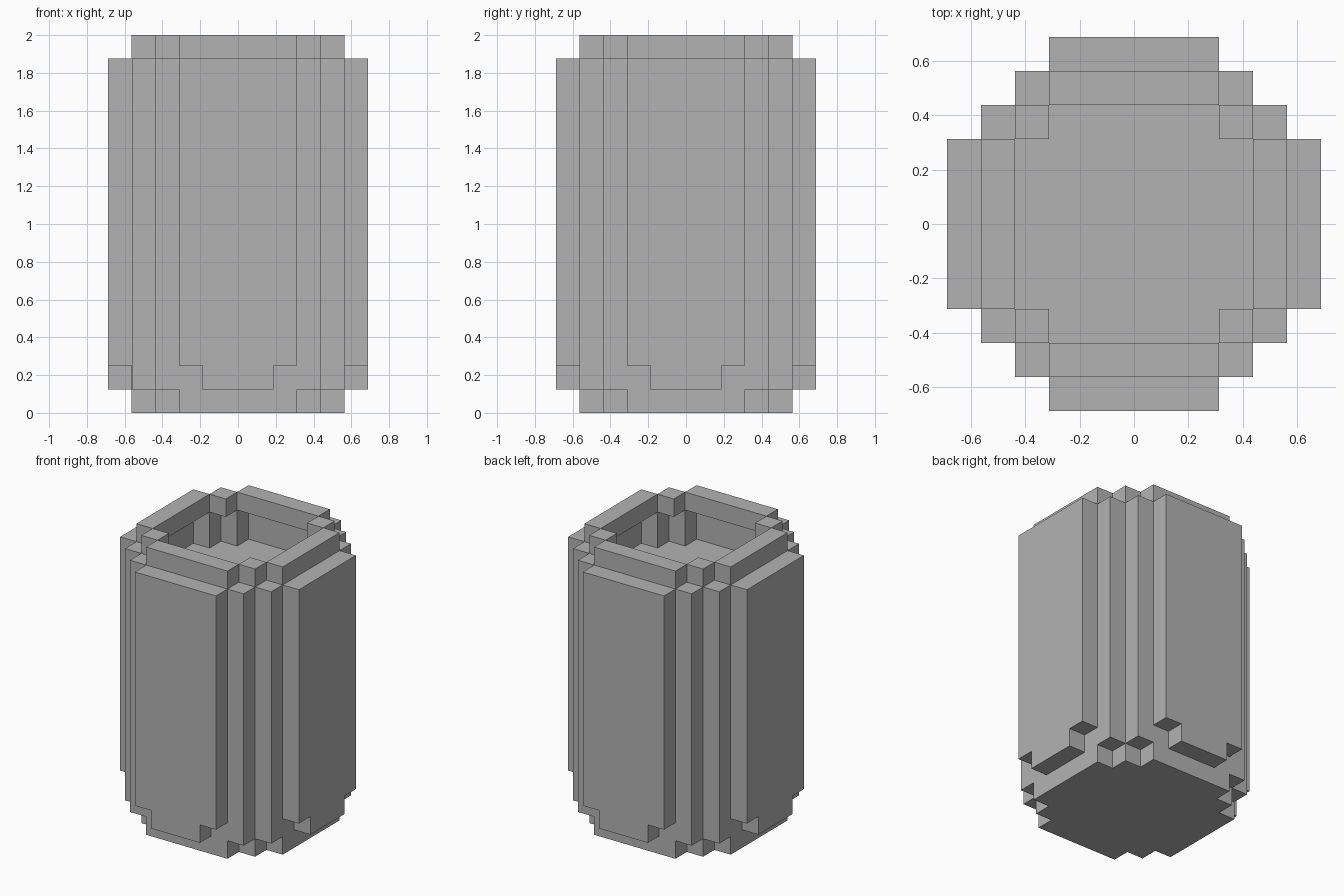
import bpy, bmesh
from math import pi
from mathutils import Matrix

cube = bpy.data.objects.get("Cube")
if cube:
    bpy.data.objects.remove(cube, do_unlink=True)

U = 0.125  # edge of one block

grey = bpy.data.materials.new("plain_grey")
grey.use_nodes = True
colour = (0.45, 0.45, 0.45, 1)
grey.diffuse_color = colour
grey.node_tree.nodes["Principled BSDF"].inputs["Base Color"].default_value = colour


def prism(name, outline, vector, turn=0):
    """Extrude a flat outline (in blocks) along a vector, then turn it about z."""
    bm = bmesh.new()
    face = bm.faces.new([bm.verts.new(p) for p in outline])
    grown = bmesh.ops.extrude_face_region(bm, geom=[face], use_keep_orig=True)
    moved = [g for g in grown["geom"] if isinstance(g, bmesh.types.BMVert)]
    bmesh.ops.translate(bm, verts=moved, vec=vector)
    bmesh.ops.recalc_face_normals(bm, faces=bm.faces)
    bm.transform(Matrix.Rotation(turn, 4, "Z") @ Matrix.Scale(U, 4))
    mesh = bpy.data.meshes.new(name)
    bm.to_mesh(mesh)
    bm.free()
    mesh.materials.append(grey)
    obj = bpy.data.objects.new(name, mesh)
    bpy.context.collection.objects.link(obj)
    return obj


def box(name, x, y, z, turn):
    outline = [(x[0], y[0], z[0]), (x[1], y[0], z[0]),
               (x[1], y[1], z[0]), (x[0], y[1], z[0])]
    return prism(name, outline, (0, 0, z[1] - z[0]), turn)


# Solid stepped core: its top is the sunken floor
steps = [(4.5, 2.5), (3.5, 2.5), (3.5, 3.5), (2.5, 3.5), (2.5, 4.5)]
plan = (steps + [(-x, y) for x, y in reversed(steps)]
        + [(-x, -y) for x, y in steps] + [(x, -y) for x, y in reversed(steps)])
prism("core", [(x, y, 0) for x, y in plan], (0, 0, 13))

# Outer panel with a narrower tab at its foot
half = [(1.5, 1), (1.5, 2), (2.5, 2), (2.5, 15)]
panel = half + [(-x, z) for x, z in reversed(half)]

for i, side in enumerate(("front", "left", "back", "right")):
    turn = i * pi / 2
    prism(side + "_panel", [(x, -5.5, z) for x, z in panel], (0, 1, 0), turn)
    # Corner posts
    box(side + "_post_a", (2.5, 3.5), (-4.5, -3.5), (1, 15), turn)
    box(side + "_post_b", (3.5, 4.5), (-3.5, -2.5), (1, 15), turn)
    # Raised rim
    box(side + "_rim_bar", (-2.5, 2.5), (-4.5, -3.5), (15, 16), turn)
    box(side + "_rim_corner", (2.5, 3.5), (-3.5, -2.5), (15, 16), turn)
